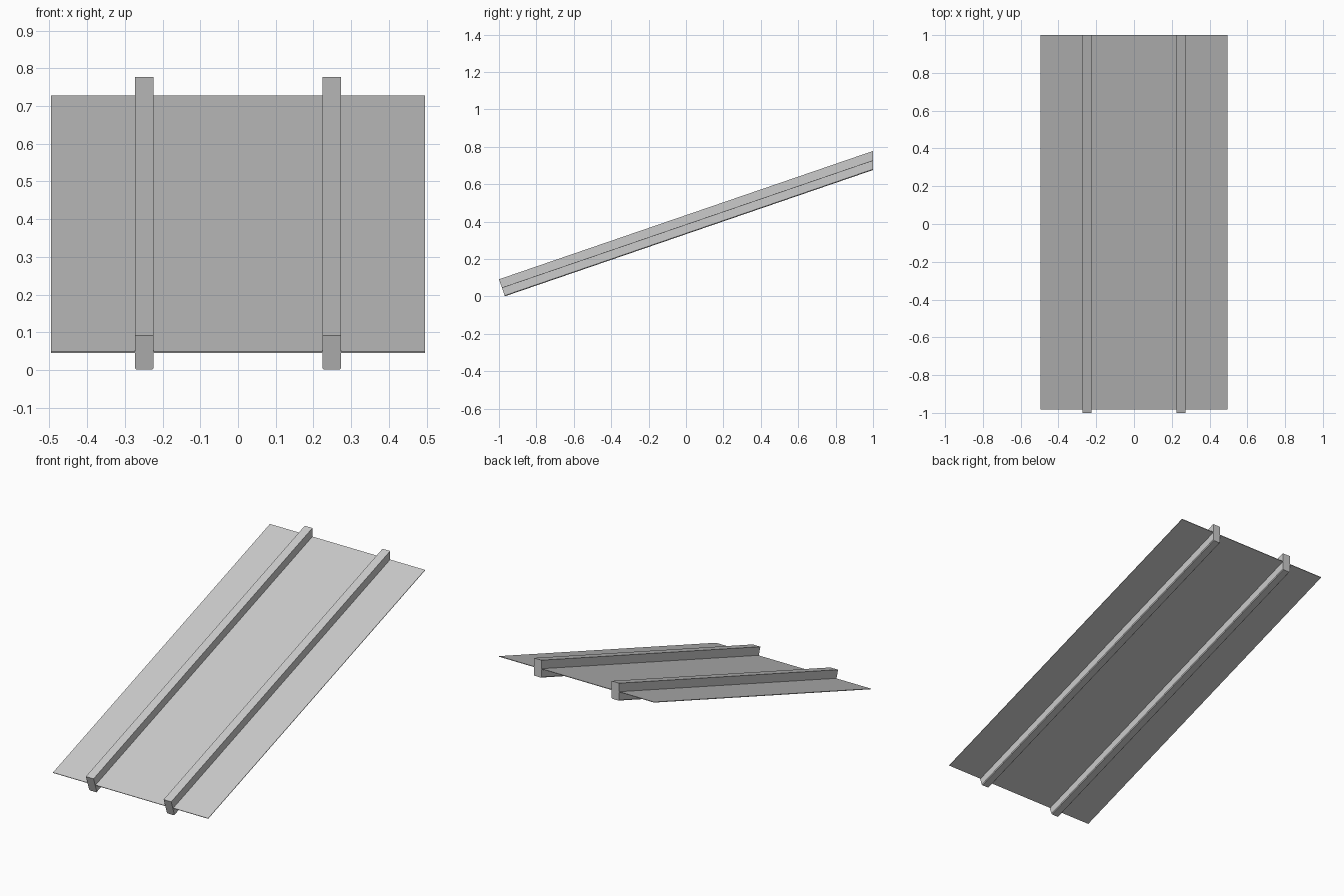
import bpy, bmesh

if "Cube" in bpy.data.objects:
    bpy.data.objects.remove(bpy.data.objects["Cube"])

SLOPE = 0.343
LOW_Y = -0.984       # centre of the square-cut lower end
LOW_Z = 0.046
HALF_H = 0.0455      # half height of a rail, measured along z at the lower end
HALF_W = 0.0245


def sloped_prism(name, section, low_y, low_z):
    """Sweep an (x, offset) section up the slope: square cut below, plumb cut at y = 1."""
    bm = bmesh.new()
    low, high = [], []
    for x, d in section:
        y, z = low_y - SLOPE * d, low_z + d
        low.append(bm.verts.new((x, y, z)))
        high.append(bm.verts.new((x, 1.0, z + SLOPE * (1.0 - y))))
    bm.faces.new(low)
    bm.faces.new(high[::-1])
    n = len(section)
    for i in range(n):
        j = (i + 1) % n
        bm.faces.new((low[i], high[i], high[j], low[j]))
    bmesh.ops.recalc_face_normals(bm, faces=bm.faces)
    mesh = bpy.data.meshes.new(name)
    bm.to_mesh(mesh)
    bm.free()
    obj = bpy.data.objects.new(name, mesh)
    bpy.context.collection.objects.link(obj)
    return obj


# Thin sloping sheet
t = 0.0015
sloped_prism("sheet", [(-0.496, -t), (0.496, -t), (0.496, t), (-0.496, t)], -0.981, 0.047)

# Two rails passing through the sheet, lower corners slightly chamfered
c = 0.004
for side, cx in (("left", -0.2485), ("right", 0.2485)):
    sloped_prism(side + "_rail", [
        (cx - HALF_W + c, -HALF_H), (cx + HALF_W - c, -HALF_H),
        (cx + HALF_W, -HALF_H + c), (cx + HALF_W, HALF_H),
        (cx - HALF_W, HALF_H), (cx - HALF_W, -HALF_H + c)], LOW_Y, LOW_Z)
